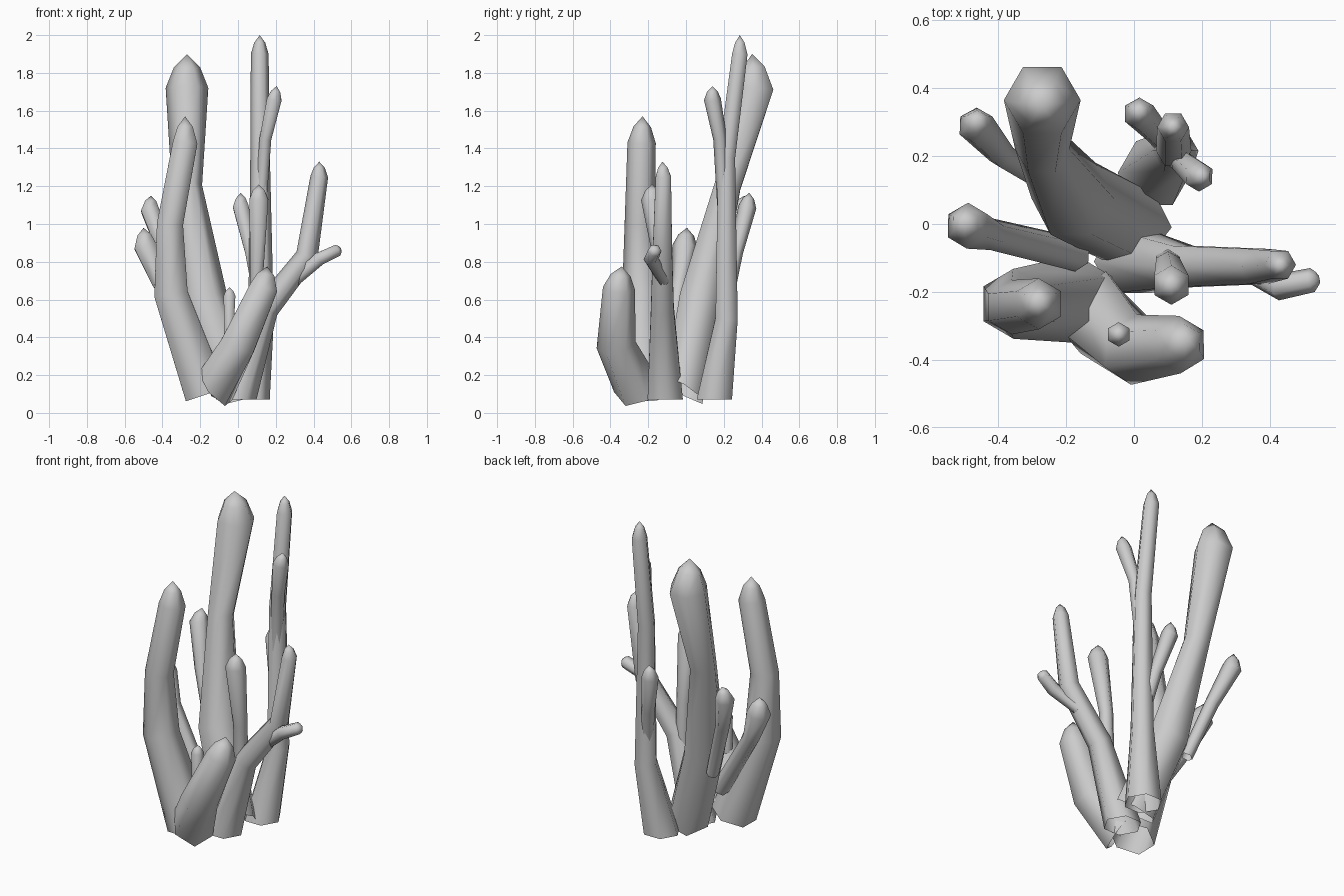
import bpy, bmesh, math
from mathutils import Vector

cube = bpy.data.objects.get("Cube")
if cube:
    bpy.data.objects.remove(cube, do_unlink=True)

grey = bpy.data.materials.new("pale grey")
grey.use_nodes = True
grey.diffuse_color = (0.6, 0.6, 0.6, 1)
grey.node_tree.nodes["Principled BSDF"].inputs["Base Color"].default_value = (0.6, 0.6, 0.6, 1)

SIDES = 6


def stalk(name, path, tip, base_dir=None, turn=0.0):
    """Loft an open-based six-sided tube through (x, y, z, radius), rounded to a tip."""
    pts = [Vector(p[:3]) for p in path]
    radii = [p[3] for p in path]
    tip = Vector(tip)
    # Shoulder ring between the last full ring and the tip
    pts.append(pts[-1].lerp(tip, 0.6))
    radii.append(radii[-1] * 0.62)
    bm = bmesh.new()
    rings = []
    for i, (p, r) in enumerate(zip(pts, radii)):
        before = (p - pts[i - 1]).normalized() if i else Vector()
        after = ((pts[i + 1] if i + 1 < len(pts) else tip) - p).normalized()
        d = (before + after).normalized()
        if i == 0 and base_dir:
            d = Vector(base_dir).normalized()
        u = Vector((0, 1, 0))
        u = (u - d * u.dot(d)).normalized()
        v = d.cross(u)
        ring = []
        for k in range(SIDES):
            a = 2 * math.pi * (k + turn) / SIDES
            ring.append(bm.verts.new(p + (u * math.cos(a) + v * math.sin(a)) * r))
        rings.append(ring)
    for lo, hi in zip(rings, rings[1:]):
        for k in range(SIDES):
            n = (k + 1) % SIDES
            bm.faces.new((lo[k], lo[n], hi[n], hi[k]))
    top = bm.verts.new(tip)
    for k in range(SIDES):
        bm.faces.new((rings[-1][k], rings[-1][(k + 1) % SIDES], top))
    mesh = bpy.data.meshes.new(name)
    bm.to_mesh(mesh)
    bm.free()
    mesh.materials.append(grey)
    obj = bpy.data.objects.new(name, mesh)
    bpy.context.collection.objects.link(obj)
    bpy.ops.object.select_all(action="DESELECT")
    obj.select_set(True)
    bpy.context.view_layer.objects.active = obj
    bpy.ops.object.shade_smooth_by_angle(angle=math.radians(65))


UP = (0, 0, 1)

# Thick central stalk leaning back, with two side shoots
stalk("thick_stalk", [(-0.015, -0.01, 0.12, 0.13), (-0.18, 0.075, 0.6, 0.125),
                      (-0.27, 0.22, 1.2, 0.08), (-0.27, 0.365, 1.72, 0.113)],
      (-0.27, 0.35, 1.9), (-0.2, 0.5, 0.8), 0.5)
stalk("thick_stalk_back_shoot", [(-0.27, 0.13, 0.5, 0.035), (-0.39, 0.205, 0.85, 0.04),
                                 (-0.465, 0.29, 1.07, 0.055)], (-0.46, 0.31, 1.15))
stalk("thick_stalk_side_shoot", [(-0.17, -0.09, 0.3, 0.05), (-0.42, -0.03, 0.7, 0.047),
                                 (-0.49, -0.005, 0.88, 0.068)], (-0.5, 0.005, 0.98))

# Curved stalk at the front right
stalk("curved_stalk", [(-0.17, -0.22, 0.1, 0.13), (-0.355, -0.235, 0.63, 0.103),
                       (-0.36, -0.245, 1.0, 0.08), (-0.28, -0.235, 1.43, 0.075)],
      (-0.28, -0.23, 1.57))

# Short stalk at the front with a thin shoot
stalk("short_stalk", [(-0.12, -0.26, 0.14, 0.13), (0.0, -0.37, 0.36, 0.105),
                      (0.135, -0.355, 0.66, 0.085)], (0.155, -0.34, 0.775), (0.7, -0.35, 0.55))
stalk("short_stalk_shoot", [(-0.05, -0.33, 0.33, 0.025), (-0.045, -0.325, 0.62, 0.036)],
      (-0.045, -0.325, 0.665))

# Reaching arm on the left, with a fork and an upright shoot
stalk("reaching_arm", [(-0.01, -0.11, 0.07, 0.108), (0.145, -0.125, 0.55, 0.07),
                       (0.365, -0.125, 0.83, 0.06), (0.43, -0.12, 1.25, 0.047)],
      (0.43, -0.125, 1.33), UP, 0.5)
stalk("reaching_arm_fork", [(0.3, -0.115, 0.7, 0.035), (0.43, -0.185, 0.815, 0.04),
                            (0.525, -0.165, 0.86, 0.036)], (0.546, -0.16, 0.87))
stalk("reaching_arm_shoot", [(0.1, -0.11, 0.4, 0.04), (0.1, -0.12, 0.75, 0.04),
                             (0.11, -0.18, 1.13, 0.058)], (0.11, -0.18, 1.21))

# Tall slender stalk at the back, with two shoots
stalk("slender_stalk", [(0.06, 0.15, 0.07, 0.108), (0.122, 0.215, 0.5, 0.068),
                        (0.117, 0.215, 1.35, 0.052), (0.115, 0.285, 1.9, 0.047)],
      (0.115, 0.285, 2.0), UP, 0.5)
stalk("slender_stalk_high_shoot", [(0.12, 0.2, 1.1, 0.035), (0.145, 0.18, 1.45, 0.036),
                                   (0.192, 0.14, 1.66, 0.045)], (0.205, 0.14, 1.73))
stalk("slender_stalk_low_shoot", [(0.11, 0.22, 0.62, 0.035), (0.07, 0.265, 0.85, 0.037),
                                  (0.015, 0.325, 1.09, 0.048)], (0.015, 0.335, 1.165))
